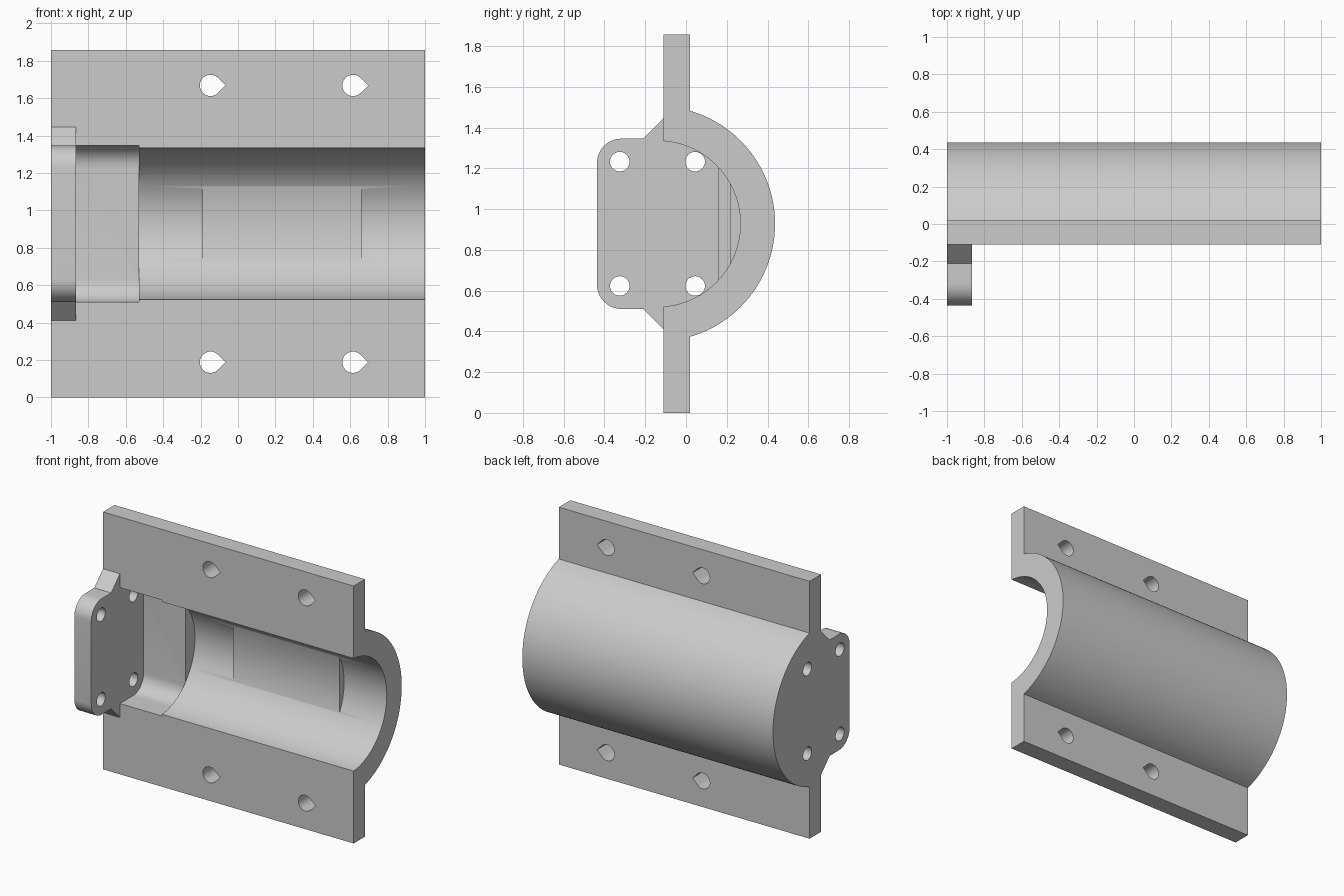
import bpy
import bmesh
from math import sin, cos, pi, acos, sqrt

cube = bpy.data.objects.get("Cube")
if cube:
    bpy.data.objects.remove(cube)

GREY = (0.6, 0.6, 0.6)
grey = bpy.data.materials.new("plain_grey")
grey.use_nodes = True
grey.diffuse_color = (*GREY, 1)
grey.node_tree.nodes["Principled BSDF"].inputs["Base Color"].default_value = (*GREY, 1)

MID = 0.928             # height of the bore axis
AXIS = -0.14            # depth of the bore axis
OUTER, INNER = 0.577, 0.407
FRONT, BACK = -0.11, 0.02   # flange faces
PLATE_IN = -0.865       # inner face of the end plate
POCKET_END = -0.53


def arc(cx, cy, r, start, end, n):
    return [(cx + r * cos(start + (end - start) * i / n),
             cy + r * sin(start + (end - start) * i / n)) for i in range(n + 1)]


def prism(name, profile, lo, hi, place):
    """Extrude a 2D profile from lo to hi; place(u, v, w) gives the 3D point."""
    bm = bmesh.new()
    base = bm.faces.new([bm.verts.new(place(u, v, lo)) for u, v in profile])
    grown = bmesh.ops.extrude_face_region(bm, geom=[base])["geom"]
    top = [g for g in grown if isinstance(g, bmesh.types.BMVert)]
    offset = [b - a for a, b in zip(place(0, 0, lo), place(0, 0, hi))]
    bmesh.ops.translate(bm, verts=top, vec=offset)
    bmesh.ops.recalc_face_normals(bm, faces=bm.faces)
    mesh = bpy.data.meshes.new(name)
    bm.to_mesh(mesh)
    bm.free()
    mesh.materials.append(grey)
    obj = bpy.data.objects.new(name, mesh)
    bpy.context.collection.objects.link(obj)
    return obj


def along_x(u, v, w):   # profile in depth and height about the axis height
    return (w, u, MID + v)


def along_y(u, v, w):   # profile in width and height
    return (u, w, MID + v)


def combine(target, tool, operation):
    mod = target.modifiers.new("combine", 'BOOLEAN')
    mod.operation = operation
    mod.solver = 'EXACT'
    mod.object = tool
    tool.hide_render = True
    bpy.context.view_layer.objects.active = target
    bpy.ops.object.modifier_apply(modifier=mod.name)
    bpy.data.objects.remove(tool)


def box(name, y0, y1, half, x0, x1):
    return prism(name, [(y0, -half), (y1, -half), (y1, half), (y0, half)], x0, x1, along_x)


# Flanges and half-round shell as one solid section
a = acos((BACK - AXIS) / OUTER)
section = ([(FRONT, MID), (FRONT, -MID), (BACK, -MID)]
           + arc(AXIS, 0, OUTER, -a, a, 72) + [(BACK, MID)])
body = prism("motor_bracket", section, -1, 1, along_x)

# End plate with rounded corners and chamfered shoulders
R, HALF, EDGE = 0.12, 0.418, -0.437
tab = ([(0, 0.418 + 0.1), (FRONT, 0.518), (-0.21, HALF)]
       + arc(EDGE + R, HALF - R, R, pi / 2, pi, 10)
       + arc(EDGE + R, R - HALF, R, pi, 1.5 * pi, 10)
       + [(-0.21, -HALF), (FRONT, -0.518), (0, -0.518)])
combine(body, prism("end_plate", tab, -1, PLATE_IN, along_x), 'UNION')

# Rounded square pocket behind the end plate
FLOOR = 0.16
pocket = ([(-0.7, -HALF)]
          + arc(FLOOR - R, R - HALF, R, -pi / 2, 0, 10)
          + arc(FLOOR - R, HALF - R, R, 0, pi / 2, 10) + [(-0.7, HALF)])
combine(body, prism("pocket_cutter", pocket, PLATE_IN, POCKET_END, along_x), 'DIFFERENCE')

# Long bore, leaving a flat pad on its back wall
bore = prism("bore_cutter", arc(AXIS, 0, INNER, 0, 2 * pi, 96)[:-1], POCKET_END, 1.1, along_x)
combine(bore, box("pad_shape", 0.215, 0.6, 0.4, -0.19, 0.66), 'DIFFERENCE')
combine(body, bore, 'DIFFERENCE')

# Teardrop bolt holes through both flanges
HOLE = 0.057
for x in (-0.147, 0.615):
    for v in (-0.74, 0.74):
        drop = arc(x, v, HOLE, pi / 4, 1.75 * pi, 30) + [(x + HOLE * sqrt(2), v)]
        combine(body, prism("flange_hole_cutter", drop, -0.3, 0.2, along_y), 'DIFFERENCE')

# Round screw holes through the end plate
for y in (-0.325, 0.045):
    for v in (-0.305, 0.305):
        ring = arc(y, v, 0.048, 0, 2 * pi, 32)[:-1]
        combine(body, prism("plate_hole_cutter", ring, -1.1, PLATE_IN + 0.05, along_x), 'DIFFERENCE')

bpy.ops.object.select_all(action='DESELECT')
body.select_set(True)
bpy.context.view_layer.objects.active = body
bpy.ops.object.shade_smooth_by_angle(angle=pi / 6)
